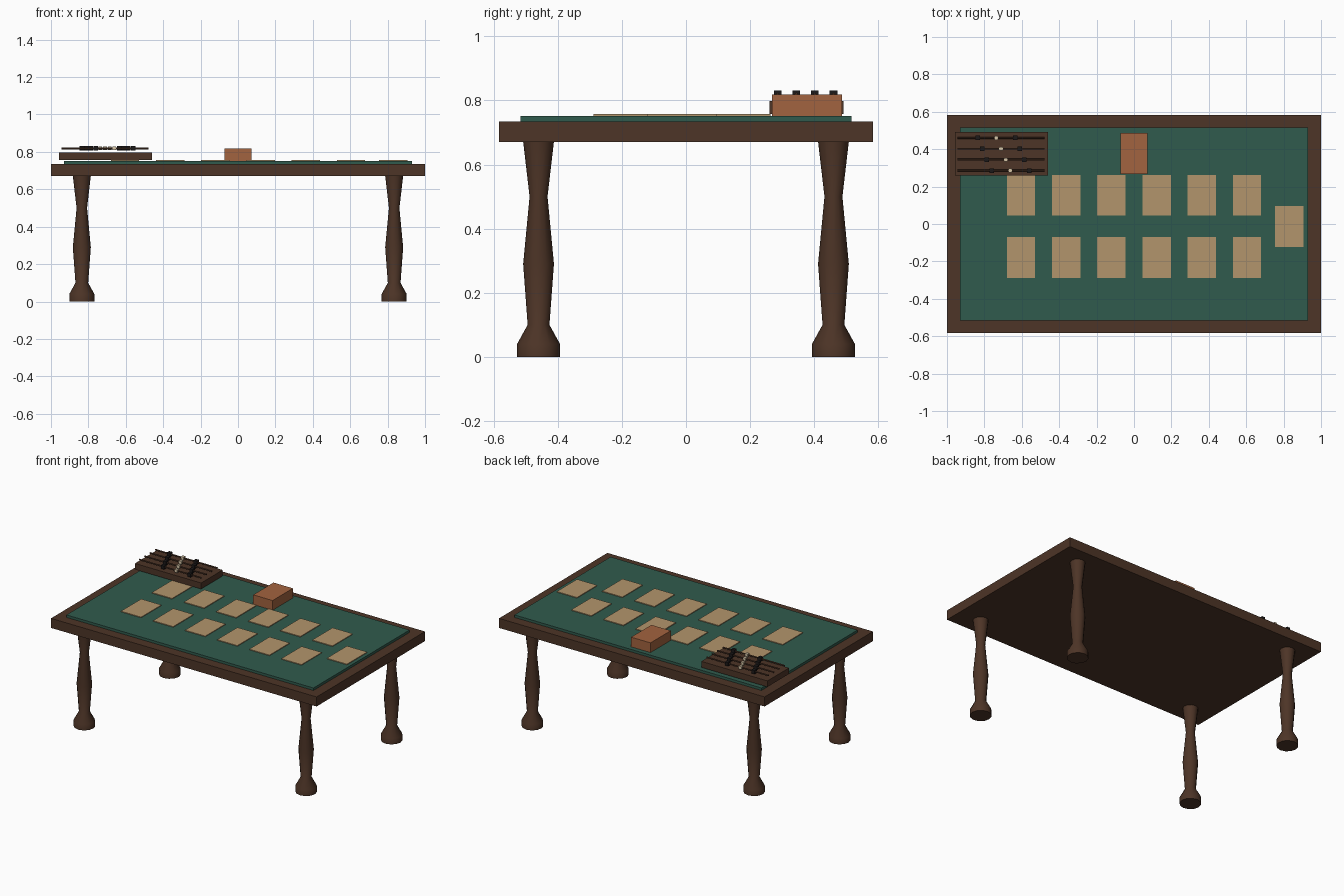
import bpy, bmesh, math

if "Cube" in bpy.data.objects:
    bpy.data.objects.remove(bpy.data.objects["Cube"])


def material(name, rgb):
    m = bpy.data.materials.new(name)
    m.diffuse_color = (*rgb, 1)
    m.use_nodes = True
    m.node_tree.nodes["Principled BSDF"].inputs["Base Color"].default_value = m.diffuse_color
    return m


WOOD = material("dark_wood", (0.075, 0.035, 0.02))
FELT = material("green_felt", (0.03, 0.105, 0.075))
PAPER = material("card_tan", (0.45, 0.3, 0.15))
BOX = material("box_orange", (0.36, 0.125, 0.05))
BLACK = material("bead_black", (0.012, 0.01, 0.01))
IVORY = material("bead_ivory", (0.7, 0.58, 0.4))


def finish(name, bm, mat):
    me = bpy.data.meshes.new(name)
    bm.to_mesh(me)
    bm.free()
    me.materials.append(mat)
    ob = bpy.data.objects.new(name, me)
    bpy.context.collection.objects.link(ob)
    return ob


def box(name, x, y, z, mat):
    """Box from (min, max) ranges on each axis."""
    bm = bmesh.new()
    bmesh.ops.create_cube(bm, size=1)
    for v in bm.verts:
        v.co = [sum(r) / 2 + c * (r[1] - r[0]) for r, c in zip((x, y, z), v.co)]
    return finish(name, bm, mat)


def turned(name, profile, sides, loc, mat):
    """Closed solid of revolution from (radius, height) points."""
    bm = bmesh.new()
    rings = [[bm.verts.new((r * math.cos(2 * math.pi * i / sides),
                            r * math.sin(2 * math.pi * i / sides), z))
              for i in range(sides)] for r, z in profile]
    for a, b in zip(rings, rings[1:]):
        for i in range(sides):
            j = (i + 1) % sides
            bm.faces.new((a[i], a[j], b[j], b[i]))
    bm.faces.new(rings[0][::-1])
    bm.faces.new(rings[-1])
    ob = finish(name, bm, mat)
    ob.location = loc
    return ob


# Table top and playing surface
box("table_top", (-1, 1), (-0.583, 0.583), (0.67, 0.735), WOOD)
box("felt", (-0.93, 0.93), (-0.517, 0.517), (0.733, 0.752), FELT)

# Turned legs
LEG = [(0.067, 0), (0.067, 0.04), (0.034, 0.10), (0.048, 0.29), (0.028, 0.5), (0.049, 0.68)]
for sx, side in ((-1, "left"), (1, "right")):
    for sy, end in ((-1, "front"), (1, "back")):
        leg = turned(f"{end}_{side}_leg", LEG, 12, (sx * 0.835, sy * 0.46, 0), WOOD)
        bpy.ops.object.select_all(action='DESELECT')
        leg.select_set(True)
        bpy.context.view_layer.objects.active = leg
        bpy.ops.object.shade_smooth_by_angle(angle=math.radians(35))


# Cards: two rows of six and one at the end
def card(name, x, y):
    box(name, (x - 0.076, x + 0.076), (y - 0.109, y + 0.109), (0.751, 0.757), PAPER)


for row, y in enumerate((0.154, -0.179)):
    for i in range(6):
        card(f"card_{row}_{i}", -0.604 + 0.2416 * i, y)
card("end_card", 0.83, -0.013)

# Card box
box("card_box", (-0.073, 0.073), (0.268, 0.486), (0.752, 0.818), BOX)

# Counting rack with rods and sliding beads
box("rack_base", (-0.958, -0.46), (0.26, 0.492), (0.757, 0.798), WOOD)
for r, y in enumerate((0.46, 0.402, 0.344, 0.286)):
    rod = turned(f"rack_rod_{r}", [(0.005, -0.233), (0.005, 0.233)], 8, (-0.711, y, 0.819), WOOD)
    rod.rotation_euler = (0, math.pi / 2, 0)
    for b, mat in enumerate((BLACK, IVORY, BLACK)):
        x = -0.836 + 0.025 * r + 0.1 * b
        h = 0.012 if b != 1 else 0.01
        box(f"bead_{r}_{b}", (x - h, x + h), (y - h, y + h), (0.819 - h, 0.819 + h), mat)
